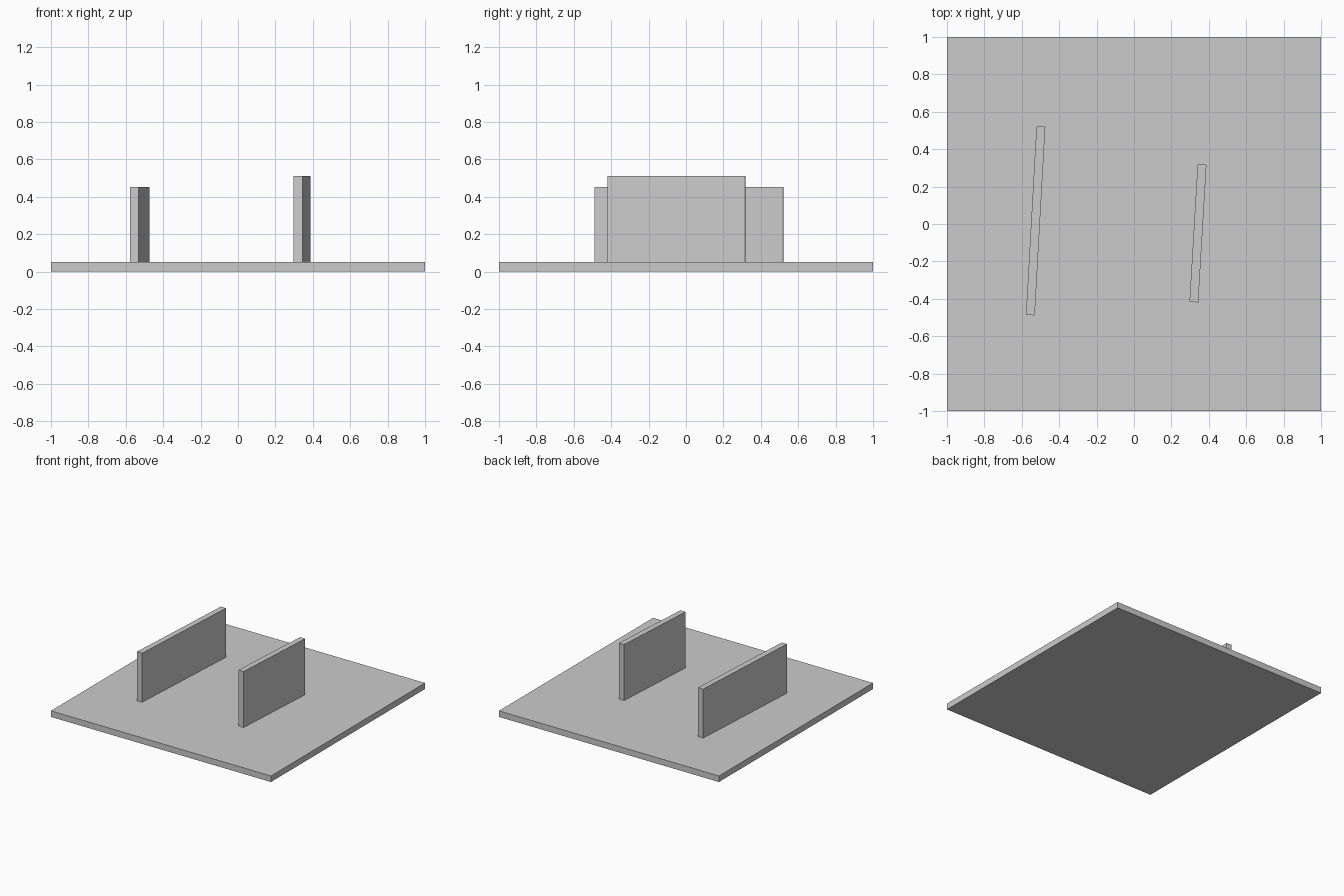
import bpy
from math import radians

# Remove the default object
cube = bpy.data.objects.get("Cube")
if cube:
    bpy.data.objects.remove(cube, do_unlink=True)

# Single plain grey material
grey = bpy.data.materials.new("plain grey")
grey.use_nodes = True
colour = (0.6, 0.6, 0.6, 1)
grey.diffuse_color = colour
grey.node_tree.nodes["Principled BSDF"].inputs["Base Color"].default_value = colour


def slab(name, x, y, bottom, size, turn=0):
    """Box resting on the given height, turned clockwise about z."""
    bpy.ops.mesh.primitive_cube_add(
        size=1, location=(x, y, bottom + size[2] / 2), rotation=(0, 0, radians(-turn)))
    obj = bpy.context.object
    obj.name = name
    obj.scale = size
    bpy.ops.object.transform_apply(location=False, rotation=False, scale=True)
    obj.data.materials.append(grey)
    return obj


# Square ground plate
base_top = 0.05
slab("base_plate", 0, 0, 0, (2, 2, base_top))

# Two upright walls, slightly turned
slab("right_wall", -0.526, 0.017, base_top, (0.047, 1.01, 0.403), 3.2)
slab("left_wall", 0.342, -0.05, base_top, (0.047, 0.737, 0.46), 3.4)
